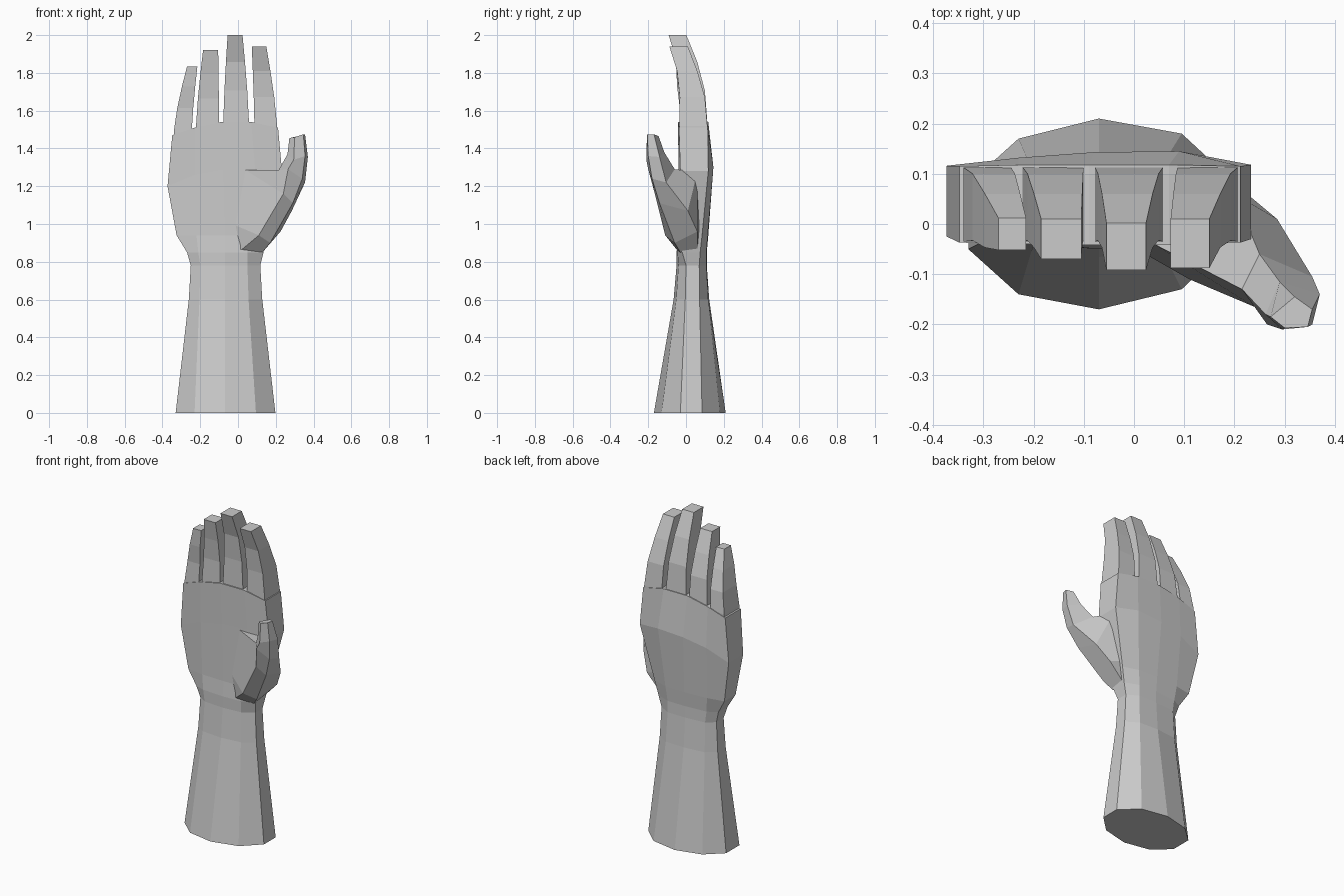
import bpy, bmesh


def loft(name, rings, strip_caps=False):
    """Skin a list of equal-length point rings and close both ends."""
    bm = bmesh.new()
    vs = [[bm.verts.new(p) for p in ring] for ring in rings]
    n = len(vs[0])
    for a, b in zip(vs, vs[1:]):
        for i in range(n):
            j = (i + 1) % n
            bm.faces.new((a[i], a[j], b[j], b[i]))
    for ring in (vs[0], vs[-1]):
        if strip_caps:
            for i in range(n // 2 - 1):
                bm.faces.new((ring[i], ring[i + 1], ring[n - 2 - i], ring[n - 1 - i]))
        else:
            bm.faces.new(ring)
    bmesh.ops.recalc_face_normals(bm, faces=bm.faces)
    mesh = bpy.data.meshes.new(name)
    bm.to_mesh(mesh)
    bm.free()
    ob = bpy.data.objects.new(name, mesh)
    bpy.context.collection.objects.link(ob)
    return ob


def lerp(a, b, t):
    return a + (b - a) * t


def ring(xs, back, front, zs):
    """Ten-sided section: back edge left to right, then front edge right to left."""
    b = list(zip(xs, back, zs))
    f = list(zip(xs, front, zs))
    return b + f[::-1]


# Forearm and palm: one ten-sided loft
elbow = ring((-.33, -.23, -.07, .095, .198), (.08, .17, .21, .18, .085),
             (-.05, -.14, -.17, -.13, -.03), (0,) * 5)
wrist = ring((-.25, -.2, -.07, .05, .118), (.06, .1, .11, .108, .07),
             (-.01, -.04, -.05, -.04, 0), (.78,) * 5)
mid_arm = [tuple(lerp(p, q, t) for p, q, t in zip(a, b, (.87, .87, .77)))
           for a, b in zip(elbow, wrist)]
heel_low = ring((-.27, -.21, -.07, .05, .135), (.07, .1, .11, .108, .075),
                (-.02, -.04, -.05, -.045, -.02), (.85,) * 5)
heel = ring((-.325, -.22, -.07, .06, .155), (.09, .11, .118, .115, .085),
            (-.02, -.035, -.04, -.04, -.03), (.94,) * 5)
palm = ring((-.373, -.23, -.08, .09, .233), (.116, .132, .143, .145, .118),
            (-.025, -.035, -.04, -.04, -.03), (1.2, 1.26, 1.29, 1.3, 1.28))
knuckles = ring((-.348, -.23, -.09, .07, .212), (.115, .118, .118, .118, .115),
                (-.037, -.04, -.042, -.042, -.037), (1.47, 1.51, 1.54, 1.54, 1.51))
loft("forearm_and_palm", [elbow, mid_arm, wrist, heel_low, heel, palm, knuckles], True)


# Fingers: square sections curling forward
def finger(name, base, tip, z0, z1, tip_y):
    sections = ((-.15, -.035, .113), (0, -.035, .113), (.36, -.033, .1),
                (.69, -.047, .06), (1, *tip_y))
    rings = []
    for t, yf, yb in sections:
        k = max(t, 0) ** 1.3
        x0, x1, z = lerp(base[0], tip[0], k), lerp(base[1], tip[1], k), lerp(z0, z1, t)
        rings.append([(x0, yf, z), (x1, yf, z), (x1, yb, z), (x0, yb, z)])
    loft(name, rings)


finger("little_finger", (-.34, -.245), (-.27, -.215), 1.49, 1.835, (-.052, .012))
finger("ring_finger", (-.222, -.1), (-.185, -.105), 1.52, 1.92, (-.07, .01))
finger("middle_finger", (-.078, .058), (-.055, .024), 1.54, 2.0, (-.092, .002))
finger("index_finger", (.087, .207), (.073, .15), 1.52, 1.94, (-.088, .01))

# Thumb: five-sided loft (inner, front ridge, outer front, outer back, web)
loft("thumb", [
    [(-.02, -.02, .87), (.02, -.05, .865), (.13, -.03, .85), (.13, .06, .86), (0, .06, .87)],
    [(-.03, -.03, 1.0), (.11, -.11, .94), (.17, -.06, .9), (.225, .06, .96), (.1, .08, 1.0)],
    [(.04, -.04, 1.285), (.24, -.165, 1.16), (.29, -.14, 1.11), (.285, .01, 1.07), (.2, .06, 1.275)],
    [(.215, -.13, 1.285), (.265, -.2, 1.29), (.34, -.18, 1.24), (.355, -.105, 1.22), (.25, -.06, 1.29)],
    [(.262, -.18, 1.37), (.295, -.21, 1.34), (.355, -.2, 1.36), (.37, -.14, 1.355), (.29, -.115, 1.38)],
    [(.272, -.185, 1.455), (.3, -.207, 1.46), (.346, -.205, 1.475), (.355, -.17, 1.475), (.32, -.145, 1.465)],
])
